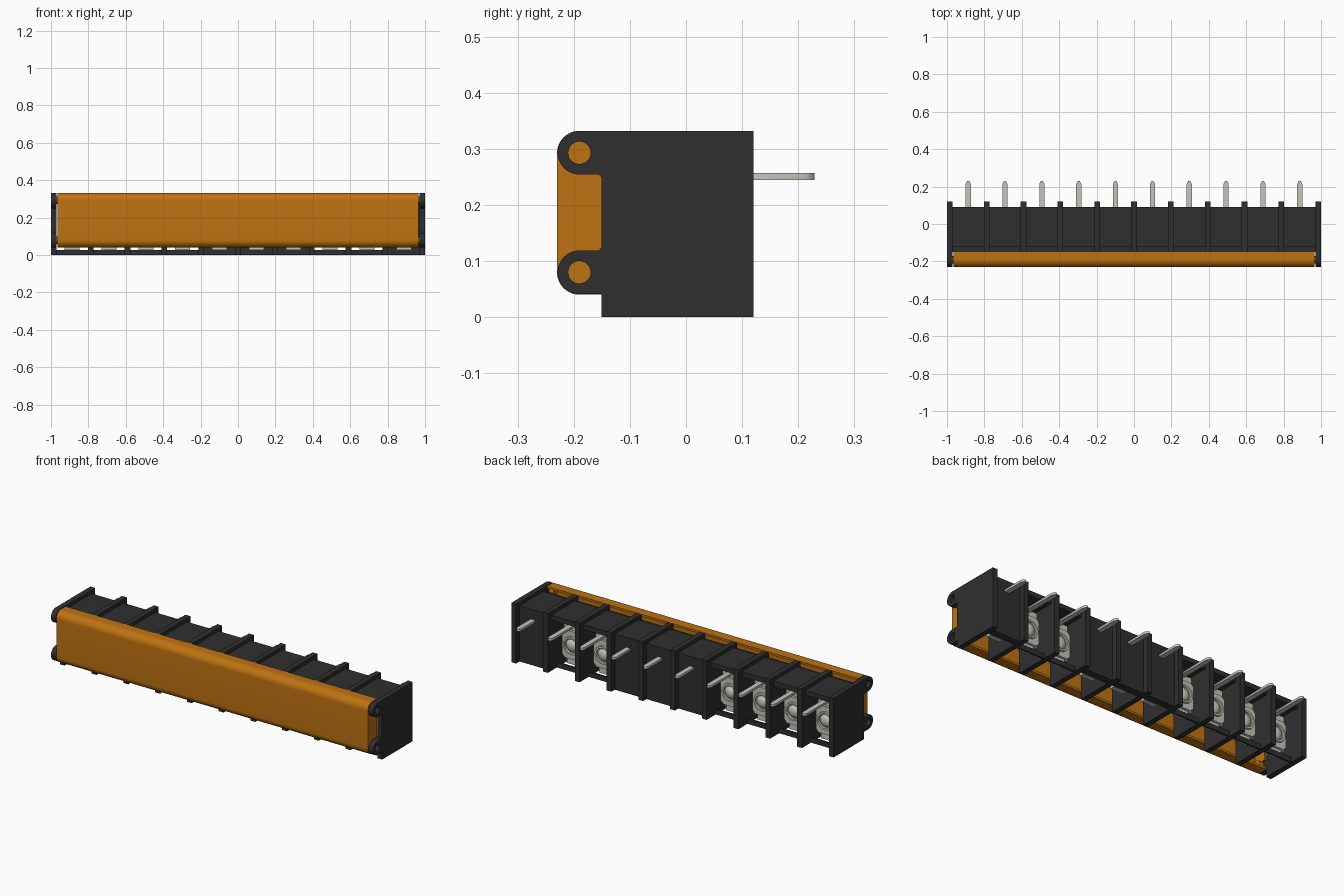
import bpy, bmesh, math
from mathutils import Matrix, Vector

if "Cube" in bpy.data.objects:
    bpy.data.objects.remove(bpy.data.objects["Cube"])


def material(name, rgb, metallic=0.0):
    m = bpy.data.materials.new(name)
    m.use_nodes = True
    m.diffuse_color = (*rgb, 1)
    m.node_tree.nodes["Principled BSDF"].inputs["Base Color"].default_value = (*rgb, 1)
    return m


BLACK = material("black plastic", (0.028, 0.028, 0.028))
ORANGE = material("amber plastic", (0.52, 0.17, 0.006))
METAL = material("tinned metal", (0.56, 0.56, 0.50))


def finish(name, bm, mat, smooth=False):
    bmesh.ops.remove_doubles(bm, verts=bm.verts, dist=1e-5)
    bmesh.ops.recalc_face_normals(bm, faces=bm.faces)
    me = bpy.data.meshes.new(name)
    bm.to_mesh(me)
    bm.free()
    me.materials.append(mat)
    ob = bpy.data.objects.new(name, me)
    bpy.context.collection.objects.link(ob)
    for o in bpy.context.selected_objects:
        o.select_set(False)
    if smooth:
        ob.select_set(True)
        bpy.context.view_layer.objects.active = ob
        bpy.ops.object.shade_smooth_by_angle(angle=math.radians(35))
        ob.select_set(False)
    return ob


def box(name, x, y, z, mat):
    """Box from (low, high) ranges."""
    bm = bmesh.new()
    bmesh.ops.create_cube(bm, size=1)
    for v in bm.verts:
        v.co = Vector([lo + (c + 0.5) * (hi - lo) for c, (lo, hi) in zip(v.co, (x, y, z))])
    return finish(name, bm, mat)


def prism(name, loops, depth, matrix, mat, smooth=False):
    """Filled outline (later loops are holes), depth on both sides of its plane."""
    cu = bpy.data.curves.new(name, "CURVE")
    cu.dimensions, cu.fill_mode, cu.extrude = "2D", "BOTH", depth
    for pts in loops:
        sp = cu.splines.new("POLY")
        sp.points.add(len(pts) - 1)
        for p, (a, b) in zip(sp.points, pts):
            p.co = (a, b, 0, 1)
        sp.use_cyclic_u = True
    tmp = bpy.data.objects.new(name, cu)
    me = bpy.data.meshes.new_from_object(tmp)
    bm = bmesh.new()
    bm.from_mesh(me)
    bm.transform(matrix)
    bpy.data.objects.remove(tmp)
    bpy.data.meshes.remove(me)
    bpy.data.curves.remove(cu)
    return finish(name, bm, mat, smooth)


def arc(cy, cz, r, a0, a1, n=12):
    return [(cy + r * math.cos(math.radians(a0 + (a1 - a0) * i / n)),
             cz + r * math.sin(math.radians(a0 + (a1 - a0) * i / n))) for i in range(n + 1)]


def side_at(x):
    """Outline (y, z) extruded along x."""
    return Matrix(((0, 0, 1, x), (1, 0, 0, 0), (0, 1, 0, 0), (0, 0, 0, 1)))


def face_at(x, y, z):
    """Outline (x, z) extruded along y."""
    return Matrix(((1, 0, 0, x), (0, 0, -1, y), (0, 1, 0, z), (0, 0, 0, 1)))


def lathe(name, profile, x, y, z, mat, steps=28):
    """Profile of (radius, offset along y) spun about the y axis."""
    bm = bmesh.new()
    vs = [bm.verts.new((x + r, y + d, z)) for r, d in profile]
    es = [bm.edges.new(p) for p in zip(vs, vs[1:])]
    bmesh.ops.spin(bm, geom=vs + es, cent=(x, y, z), axis=(0, 1, 0),
                   angle=2 * math.pi, steps=steps)
    return finish(name, bm, mat, True)


COUNT, WALL = 10, 0.03
PITCH = (2 - WALL) / COUNT
HINGE_Y, HINGE_Z = -0.19, (0.08, 0.293)

# End plates with pierced hinge lobes
outline = ([(0.12, 0), (0.12, 0.332)]
           + arc(HINGE_Y, HINGE_Z[1], 0.039, 90, 270)
           + [(-0.155, 0.254), (-0.151, 0.25), (-0.151, 0.123), (-0.155, 0.119)]
           + arc(HINGE_Y, HINGE_Z[0], 0.039, 90, 270)
           + [(-0.151, 0.041), (-0.151, 0)])
holes = [arc(HINGE_Y, z, 0.02, 0, 345, 23) for z in HINGE_Z]
for side, s in (("left", 1), ("right", -1)):
    prism(side + "_end_plate", [outline] + holes, WALL / 2, side_at(s * 0.985), BLACK, True)
    # Cover end cap and hinge pins
    box(side + "_cover_end", sorted((s * 0.955, s * 0.966)), (-0.225, -0.148), (0.09, 0.285), ORANGE)
    for i, z in enumerate(HINGE_Z):
        prism(f"{side}_hinge_pin_{i}", [arc(HINGE_Y, z, 0.02, 0, 345, 23)], 0.016,
              side_at(s * 0.958), ORANGE, True)

# Barriers between the cells
for i in range(1, COUNT):
    x = -0.985 + i * PITCH
    box(f"barrier_{i}", (x - WALL / 2, x + WALL / 2), (-0.15, 0.12), (0, 0.332), BLACK)

# Hinged cover: one rounded channel
T = 0.012
cover = ([(-0.147, 0.332)] + arc(HINGE_Y, 0.292, 0.04, 90, 180)
         + arc(HINGE_Y, 0.08, 0.04, 180, 270) + [(-0.147, 0.04), (-0.147, 0.04 + T)]
         + arc(HINGE_Y, 0.08, 0.04 - T, 270, 180)
         + arc(HINGE_Y, 0.292, 0.04 - T, 180, 90) + [(-0.147, 0.332 - T)])
prism("front_cover", [cover], 0.966, side_at(0), ORANGE, True)

# Clamp washer outline with clipped corners, and pin outline with a tapered tip
clamp = [(-0.062, -0.06), (-0.045, -0.078), (0.045, -0.078), (0.062, -0.06),
         (0.062, 0.06), (0.045, 0.078), (-0.045, 0.078), (-0.062, 0.06)]
pin = [(-0.014, 0.0), (0.014, 0.0), (0.014, 0.213), (0.006, 0.229), (-0.006, 0.229), (-0.014, 0.213)]
CLOSED = {4, 5, 6, 9}

for i in range(COUNT):
    cx = -0.985 + (i + 0.5) * PITCH
    half = (PITCH - WALL) / 2
    span = (cx - half, cx + half)
    # Cell roof, stepped down at the front
    box(f"roof_{i}", span, (-0.12, 0.09), (0.285, 0.312), BLACK)
    box(f"roof_lip_{i}", span, (-0.15, -0.12), (0.275, 0.3), BLACK)
    # Back panel, or just a sill where the cell is open
    if i in CLOSED:
        box(f"back_panel_{i}", span, (0.05, 0.09), (0, 0.29), BLACK)
    else:
        box(f"back_sill_{i}", span, (0.03, 0.04), (0, 0.028), BLACK)
    # Terminal plate, clamp and screw
    box(f"terminal_plate_{i}", (cx - 0.06, cx + 0.06), (0.0, 0.012), (0.06, 0.257), METAL)
    box(f"wire_stop_{i}", (cx - 0.04, cx + 0.04), (-0.015, 0.012), (0.026, 0.07), METAL)
    prism(f"clamp_{i}", [clamp], 0.008, face_at(cx, 0.018, 0.14), METAL)
    lathe(f"screw_{i}", [(0, 0.042), (0.014, 0.041), (0.026, 0.036), (0.034, 0.028), (0.038, 0.028),
                         (0.04, 0.036), (0.05, 0.036), (0.052, 0.02), (0.052, -0.03),
                         (0.046, -0.045), (0, -0.05)], cx, 0.0, 0.14, METAL)
    # Solder pin
    prism(f"pin_{i}", [pin], 0.0065, Matrix.Translation((cx, 0, 0.2505)), METAL)
